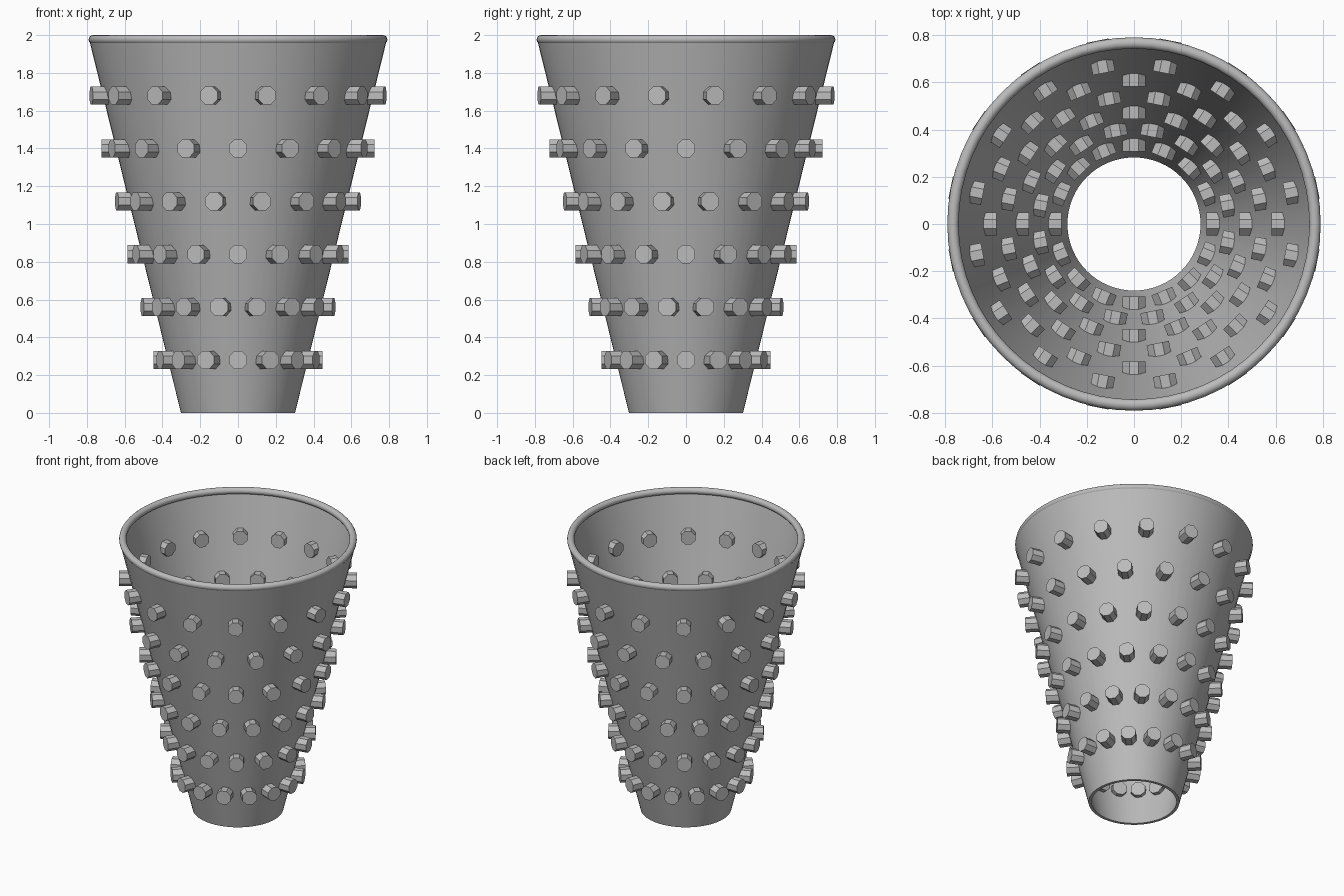
import bpy, bmesh, math
from mathutils import Matrix, Vector

cube = bpy.data.objects.get("Cube")
if cube:
    bpy.data.objects.remove(cube)

# One plain grey for every part
grey = bpy.data.materials.new("plain_grey")
grey.use_nodes = True
grey.diffuse_color = (0.5, 0.5, 0.5, 1)
grey.node_tree.nodes["Principled BSDF"].inputs["Base Color"].default_value = (0.5, 0.5, 0.5, 1)

BASE_RADIUS, SLOPE, WALL = 0.302, 0.246, 0.02
RIM_RADIUS, RIM_TUBE, HEIGHT = 0.767, 0.024, 2.0


def wall_radius(z):
    return BASE_RADIUS + SLOPE * z


def finish(bm, name, smooth):
    bmesh.ops.recalc_face_normals(bm, faces=bm.faces)
    mesh = bpy.data.meshes.new(name)
    bm.to_mesh(mesh)
    bm.free()
    obj = bpy.data.objects.new(name, mesh)
    bpy.context.collection.objects.link(obj)
    mesh.materials.append(grey)
    if smooth:
        bpy.ops.object.select_all(action='DESELECT')
        obj.select_set(True)
        bpy.context.view_layer.objects.active = obj
        bpy.ops.object.shade_smooth_by_angle(angle=math.radians(40))
    return obj


def lathe(name, profile, steps=64):
    """Spin a closed (radius, height) profile around z."""
    bm = bmesh.new()
    verts = [bm.verts.new((r, 0, z)) for r, z in profile]
    edges = [bm.edges.new((verts[i - 1], verts[i])) for i in range(len(verts))]
    bmesh.ops.spin(bm, geom=verts + edges, cent=(0, 0, 0), axis=(0, 0, 1),
                   angle=math.tau, steps=steps, use_merge=True)
    bmesh.ops.remove_doubles(bm, verts=bm.verts, dist=1e-5)
    return finish(bm, name, True)


# Tapered tube, open at both ends
top = HEIGHT - RIM_TUBE
lathe("tapered_wall", [(wall_radius(0), 0), (wall_radius(top), top),
                       (wall_radius(top) - WALL, top), (wall_radius(0) - WALL, 0)])

# Rounded rim
lathe("rolled_rim", [(RIM_RADIUS + RIM_TUBE * math.cos(a), top + RIM_TUBE * math.sin(a))
                     for a in (math.tau * i / 16 for i in range(16))])

# Staggered rows of eight-sided pegs passing through the wall
ROWS, COUNT, PITCH = 6, 16, 0.28
bm = bmesh.new()
for row in range(ROWS):
    z = PITCH * (row + 1)
    for i in range(COUNT):
        angle = math.tau * (i + 0.5 * (row % 2)) / COUNT
        place = (Matrix.Rotation(angle, 4, 'Z')
                 @ Matrix.Translation(Vector((wall_radius(z) + 0.007, 0, z)))
                 @ Matrix.Rotation(math.pi / 2, 4, 'Y')
                 @ Matrix.Rotation(math.pi / 8, 4, 'Z'))
        bmesh.ops.create_cone(bm, cap_ends=True, segments=8, radius1=0.052,
                              radius2=0.052, depth=0.14, matrix=place)
finish(bm, "wall_pegs", False)
